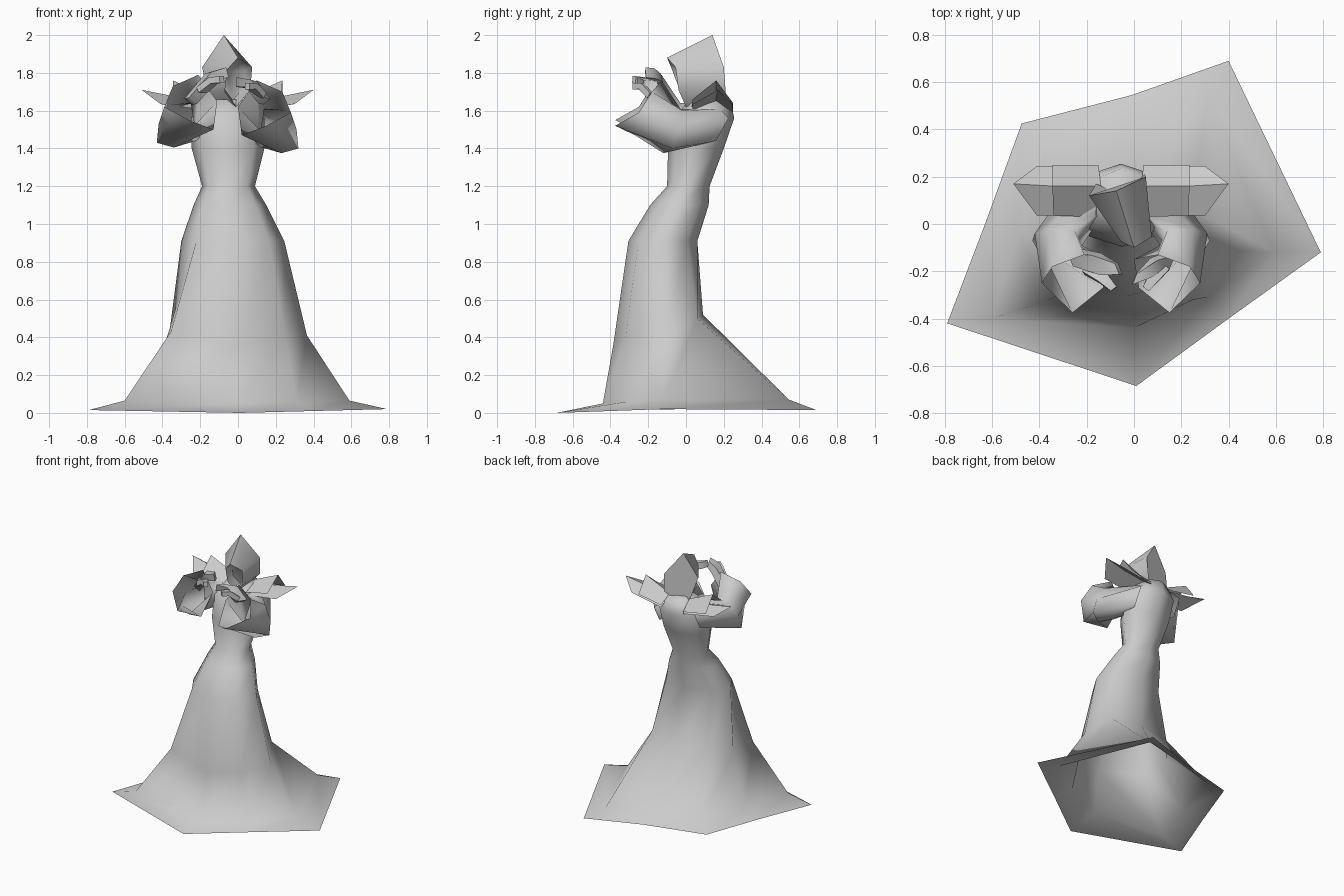
import bpy, bmesh, math
from mathutils import Vector

if "Cube" in bpy.data.objects:
    bpy.data.objects.remove(bpy.data.objects["Cube"])

MID = -0.055  # mirror plane of the upper body


def finish(name, bm, angle=50):
    bmesh.ops.recalc_face_normals(bm, faces=bm.faces)
    me = bpy.data.meshes.new(name)
    bm.to_mesh(me)
    bm.free()
    ob = bpy.data.objects.new(name, me)
    bpy.context.collection.objects.link(ob)
    bpy.ops.object.select_all(action='DESELECT')
    ob.select_set(True)
    bpy.context.view_layer.objects.active = ob
    bpy.ops.object.shade_smooth_by_angle(angle=math.radians(angle))
    return ob


def loft(name, rings, cap_start=False, cap_end=False, angle=50):
    bm = bmesh.new()
    vs = [[bm.verts.new(p) for p in r] for r in rings]
    n = len(rings[0])
    for a, b in zip(vs, vs[1:]):
        for i in range(n):
            j = (i + 1) % n
            bm.faces.new((a[i], a[j], b[j], b[i]))
    if cap_start:
        bm.faces.new(vs[0])
    if cap_end:
        bm.faces.new(vs[-1])
    return finish(name, bm, angle)


def oval(z, x0, x1, y0, y1, n=8):
    cx, cy, rx, ry = (x0 + x1) / 2, (y0 + y1) / 2, (x1 - x0) / 2, (y1 - y0) / 2
    return [(cx + rx * math.cos(math.tau * i / n), cy + ry * math.sin(math.tau * i / n), z)
            for i in range(n)]


def flip(p, side, lift=0.0):
    return (p[0], p[1], p[2]) if side > 0 else (2 * MID - p[0], p[1], p[2] + lift)


# Gown: irregular flared hem, then ovals up to the neck
hem = [(.79, -.12, .02), (.40, .69, .015), (-.01, .545, .02), (-.475, .425, .02),
       (-.63, 0, .02), (-.79, -.42, .015), (.01, -.685, 0), (.40, -.40, .01)]
flare = [(.59, -.12, .065), (.31, .545, .07), (0, .46, .08), (-.38, .35, .08),
         (-.49, -.03, .07), (-.60, -.40, .065), (0, -.44, .05), (.31, -.31, .06)]
skirt = [(.365, -.11, .41), (.25, .06, .50), (0, .09, .52), (-.24, .07, .50),
         (-.36, -.07, .45), (-.355, -.32, .43), (0, -.385, .36), (.25, -.32, .40)]
body = [(.91, -.30, .245, -.305, .06), (1.10, -.235, .15, -.19, .12),
        (1.20, -.19, .09, -.10, .125), (1.40, -.245, .14, -.095, .20),
        (1.56, -.25, .14, -.065, .255), (1.66, -.16, .05, .02, .235)]
loft("gown", [hem, flare, skirt] + [oval(*b) for b in body], cap_end=True, angle=120)

# Sleeves: shoulder, elbow and wide cuff rings
sleeve = [
    [(.05, .04, 1.61), (.06, .18, 1.61), (.12, .225, 1.56),
     (.12, .16, 1.44), (.08, .07, 1.42), (.05, 0, 1.52)],
    [(.14, -.03, 1.61), (.25, -.02, 1.60), (.31, -.04, 1.50),
     (.32, -.07, 1.40), (.23, -.12, 1.375), (.11, -.09, 1.43)],
    [(.10, -.13, 1.76), (.235, -.18, 1.70), (.28, -.25, 1.59),
     (.15, -.375, 1.52), (.02, -.27, 1.47), (.0, -.15, 1.62)]]
for side, tag in ((1, "right"), (-1, "left")):
    loft("sleeve_" + tag, [[flip(p, side, .03) for p in r] for r in sleeve], angle=80)


# Shoulder flaps: two ridged layers on each side
def flap(name, side, ridge, front, rear):
    bm = bmesh.new()
    r, f, b = [[bm.verts.new(flip(p, side)) for p in row] for row in (ridge, front, rear)]
    for row in (f, b):
        bm.faces.new((r[0], r[1], row[1], row[0]))
        if len(r) > 2:
            bm.faces.new((r[1], r[2], row[1]))
    finish(name, bm, 30)


for side, tag in ((1, "right"), (-1, "left")):
    flap("shoulder_flap_upper_" + tag, side, [(.03, .16, 1.67), (.235, .16, 1.76)],
         [(.04, .03, 1.62), (.23, .035, 1.66)], [(.04, .25, 1.605), (.235, .25, 1.64)])
    flap("shoulder_flap_lower_" + tag, side,
         [(.03, .16, 1.65), (.225, .16, 1.675), (.40, .17, 1.71)],
         [(.04, .035, 1.60), (.30, .035, 1.635)], [(.04, .25, 1.59), (.30, .245, 1.635)])

# Hood: faceted shell with a recessed face
rim = [(0, -.10, 1.88), (.075, -.055, 1.83), (.065, -.04, 1.71),
       (-.01, 0, 1.62), (-.07, -.03, 1.70), (-.055, -.075, 1.82)]
back = [(-.075, .14, 2.0), (.05, .20, 1.83), (.045, .21, 1.70),
        (-.05, .12, 1.59), (-.16, .17, 1.69), (-.19, .12, 1.83)]
mid = sum((Vector(p) for p in rim), Vector()) / 6
inner = [tuple(mid + (Vector(p) - mid) * .75 + Vector((-.02, .08, 0))) for p in rim]
loft("hood", [back, rim, inner], cap_start=True, cap_end=True, angle=75)


# Hands: bent palm blade with a thumb
def blade(name, path, widths, thick, across):
    side = Vector(across).normalized()
    rings = []
    for i, p in enumerate(path):
        c = Vector(p)
        a, b = Vector(path[max(i - 1, 0)]), Vector(path[min(i + 1, len(path) - 1)])
        up = (b - a).cross(side).normalized()
        s, u = side * widths[i] / 2, up * thick / 2
        rings.append([c - s - u, c + s - u, c + s + u, c - s + u])
    loft(name, rings, True, True, 60)


blade("hand_left", [(-.25, -.14, 1.65), (-.14, -.17, 1.78), (-.065, -.19, 1.80)],
      [.07, .09, .05], .055, (.4, -1, .1))
blade("thumb_left", [(-.19, -.19, 1.71), (-.13, -.23, 1.76), (-.085, -.275, 1.765)],
      [.06, .05, .03], .035, (.8, .6, 0))
blade("hand_right", [(.14, -.16, 1.65), (.07, -.185, 1.74), (0, -.235, 1.75)],
      [.07, .08, .05], .05, (-.4, -1, .1))
blade("thumb_right", [(.12, -.18, 1.68), (.08, -.23, 1.73), (.05, -.275, 1.73)],
      [.06, .05, .03], .035, (-.8, .6, 0))
